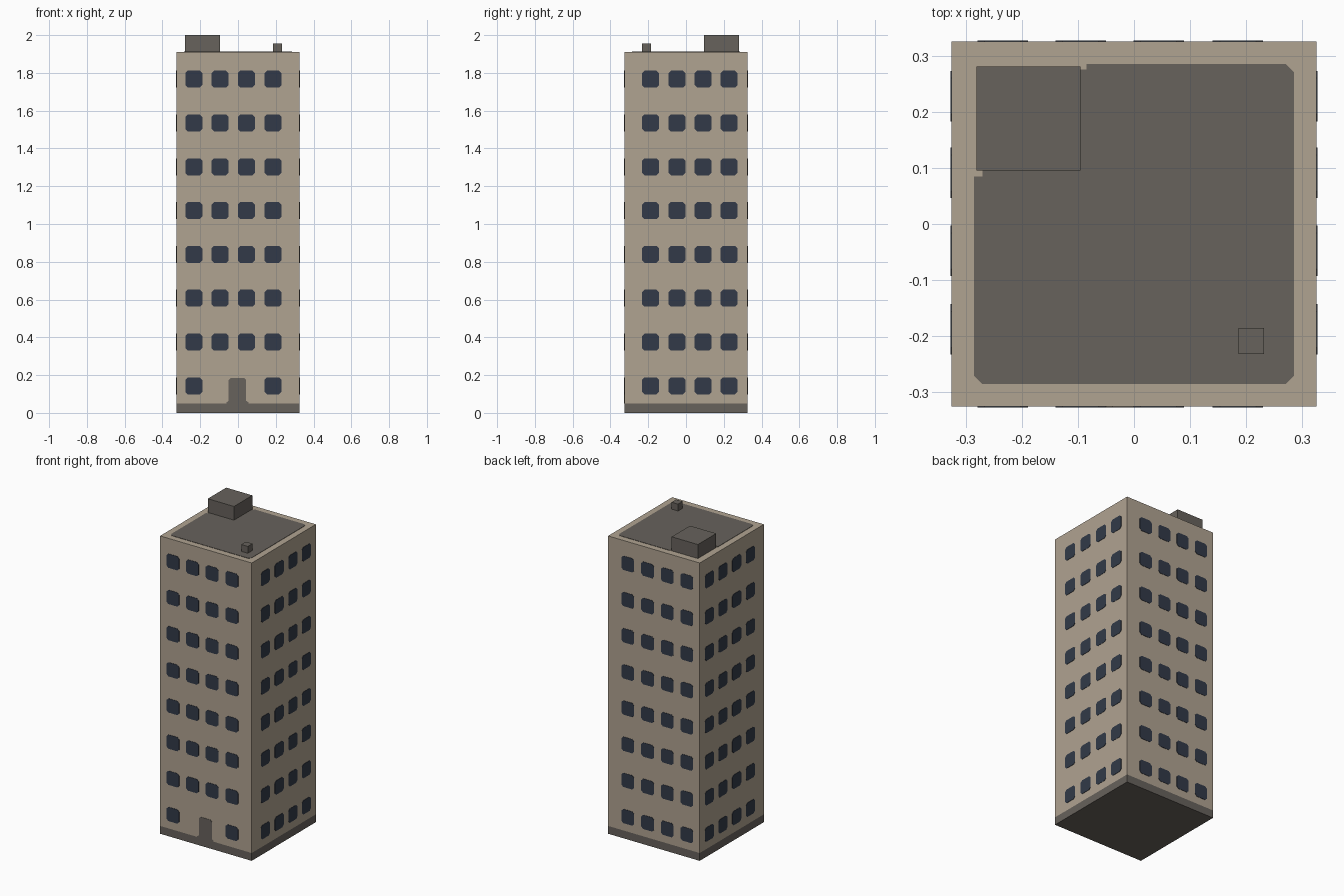
import bpy
import bmesh
from math import pi
from mathutils import Matrix, Vector

cube = bpy.data.objects.get("Cube")
if cube:
    bpy.data.objects.remove(cube, do_unlink=True)

HALF, ROOF, PLINTH, THICK = 0.325, 1.91, 0.05, 0.002


def material(name, rgb):
    mat = bpy.data.materials.new(name)
    mat.use_nodes = True
    mat.diffuse_color = (*rgb, 1)
    mat.node_tree.nodes["Principled BSDF"].inputs["Base Color"].default_value = (*rgb, 1)
    return mat


wall = material("tan wall", (0.434, 0.366, 0.283))
stone = material("dark grey stone", (0.136, 0.122, 0.107))
glass = material("navy glass", (0.032, 0.042, 0.065))


def finish(name, bm, *mats):
    bmesh.ops.recalc_face_normals(bm, faces=bm.faces)
    mesh = bpy.data.meshes.new(name)
    bm.to_mesh(mesh)
    bm.free()
    for mat in mats:
        mesh.materials.append(mat)
    obj = bpy.data.objects.new(name, mesh)
    bpy.context.collection.objects.link(obj)


def box(bm, low, high):
    low, high = Vector(low), Vector(high)
    place = Matrix.Translation((low + high) / 2) @ Matrix.Diagonal((*(high - low), 1))
    bmesh.ops.create_cube(bm, size=1, matrix=place)


def plate(bm, outline, place):
    """Thin plate: outline in the local xy plane, raised along local z."""
    face = bm.faces.new([bm.verts.new(place @ Vector((x, y, 0))) for x, y in outline])
    raised = bmesh.ops.extrude_face_region(bm, geom=[face], use_keep_orig=True)
    verts = [v for v in raised["geom"] if isinstance(v, bmesh.types.BMVert)]
    bmesh.ops.translate(bm, verts=verts, vec=place.to_3x3() @ Vector((0, 0, THICK)))


def chamfered(cx, cy, half, cut):
    a, b = half, half - cut
    return [(cx + x, cy + y) for x, y in
            ((-b, -a), (b, -a), (a, -b), (a, b), (b, a), (-b, a), (-a, b), (-a, -b))]


def side(turns):
    """Frame of a wall: local x to the viewer's right, y up, z outwards."""
    return (Matrix.Rotation(turns * pi / 2, 4, "Z") @ Matrix.Translation((0, -HALF, 0))
            @ Matrix.Rotation(pi / 2, 4, "X"))


# Tower block with a stone band at the foot
bm = bmesh.new()
box(bm, (-HALF, -HALF, 0), (HALF, HALF, ROOF))
bmesh.ops.bisect_plane(bm, geom=bm.verts[:] + bm.edges[:] + bm.faces[:],
                       plane_co=(0, 0, PLINTH), plane_no=(0, 0, 1))
for f in bm.faces:
    f.material_index = 1 if f.calc_center_median().z < PLINTH else 0
finish("tower_block", bm, wall, stone)

# Windows: four columns on each wall, eight floors
front_columns = (-0.234, -0.095, 0.044, 0.185)
side_columns = (-0.188, -0.048, 0.091, 0.228)
for turns, name in enumerate(("front", "left", "back", "right")):
    bm = bmesh.new()
    columns = side_columns if turns % 2 else front_columns
    if turns > 1:
        columns = [-c for c in columns]
    for floor in range(8):
        for i, c in enumerate(columns):
            if turns == 0 and floor == 0 and i in (1, 2):
                continue  # entrance
            plate(bm, chamfered(c, 0.143 + 0.232 * floor, 0.045, 0.013), side(turns))
    finish(name + "_windows", bm, glass)

# Front door, flaring slightly where it meets the stone band
bm = bmesh.new()
half_door = [(0.058, PLINTH), (0.058, 0.056), (0.046, 0.064), (0.046, 0.174), (0.035, 0.185)]
outline = half_door + [(-x, y) for x, y in reversed(half_door)]
plate(bm, [(x - 0.003, y) for x, y in outline], side(0))
finish("front_door", bm, stone)

# Roof surface, stepped in around the plant room
bm = bmesh.new()
corners = chamfered(0, 0, 0.285, 0.014)
notch = [(-0.085, 0.285), (-0.085, 0.275), (-0.27, 0.275), (-0.27, 0.085), (-0.285, 0.085)]
plate(bm, corners[:5] + notch + corners[7:], Matrix.Translation((0, 0, ROOF)))
finish("roof_surface", bm, stone)

# Rooftop plant room and vent
for name, low, high in (("plant_room", (-0.281, 0.095, ROOF), (-0.095, 0.281, 2)),
                        ("roof_vent", (0.186, -0.232, ROOF), (0.232, -0.185, 1.956))):
    bm = bmesh.new()
    box(bm, low, high)
    finish(name, bm, stone)
